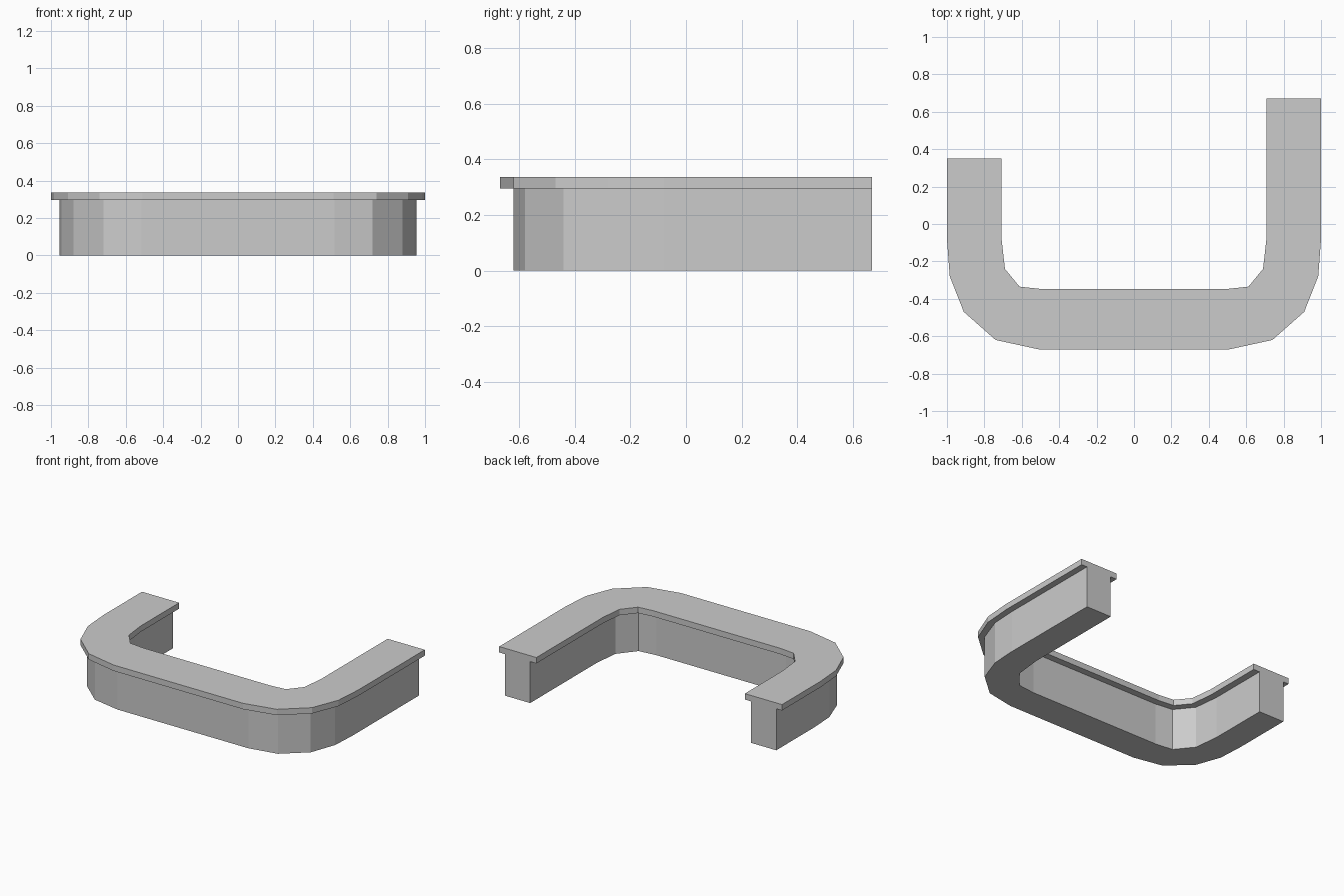
import bpy
import bmesh

cube = bpy.data.objects.get("Cube")
if cube:
    bpy.data.objects.remove(cube, do_unlink=True)

grey = bpy.data.materials.new("light grey")
grey.use_nodes = True
colour = (0.6, 0.6, 0.6, 1)
grey.diffuse_color = colour
grey.node_tree.nodes["Principled BSDF"].inputs["Base Color"].default_value = colour

LEFT_END, RIGHT_END = 0.67, 0.35  # the left arm is longer


def side_to_side(bend):
    """Continue a rounded corner into a U from the left arm to the right arm."""
    x = bend[0][0]
    left = [(x, LEFT_END)] + bend
    right = [(-px, py) for px, py in reversed(bend)] + [(-x, RIGHT_END)]
    return left + right


def u_shape(name, outer, inner, bottom, top):
    """Extrude the band between two U-shaped outlines."""
    outline = side_to_side(outer) + side_to_side(inner)[::-1]
    bm = bmesh.new()
    face = bm.faces.new([bm.verts.new((x, y, bottom)) for x, y in outline])
    result = bmesh.ops.extrude_face_region(bm, geom=[face])
    raised = [v for v in result["geom"] if isinstance(v, bmesh.types.BMVert)]
    bmesh.ops.translate(bm, vec=(0, 0, top - bottom), verts=raised)
    bmesh.ops.recalc_face_normals(bm, faces=bm.faces)
    bmesh.ops.triangulate(bm, faces=[f for f in bm.faces if len(f.verts) > 4])
    mesh = bpy.data.meshes.new(name)
    bm.to_mesh(mesh)
    bm.free()
    mesh.materials.append(grey)
    obj = bpy.data.objects.new(name, mesh)
    bpy.context.collection.objects.link(obj)
    return obj


# Counter body, set in from the worktop on both sides
u_shape("counter_base",
        [(0.955, -0.08), (0.945, -0.26), (0.88, -0.44), (0.72, -0.58), (0.515, -0.62)],
        [(0.757, -0.08), (0.737, -0.26), (0.64, -0.38), (0.51, -0.395)],
        0, 0.295)

# Overhanging worktop
u_shape("worktop",
        [(1.0, -0.08), (0.985, -0.28), (0.91, -0.47), (0.74, -0.62), (0.51, -0.67)],
        [(0.708, -0.08), (0.69, -0.24), (0.612, -0.335), (0.5, -0.347)],
        0.295, 0.337)
